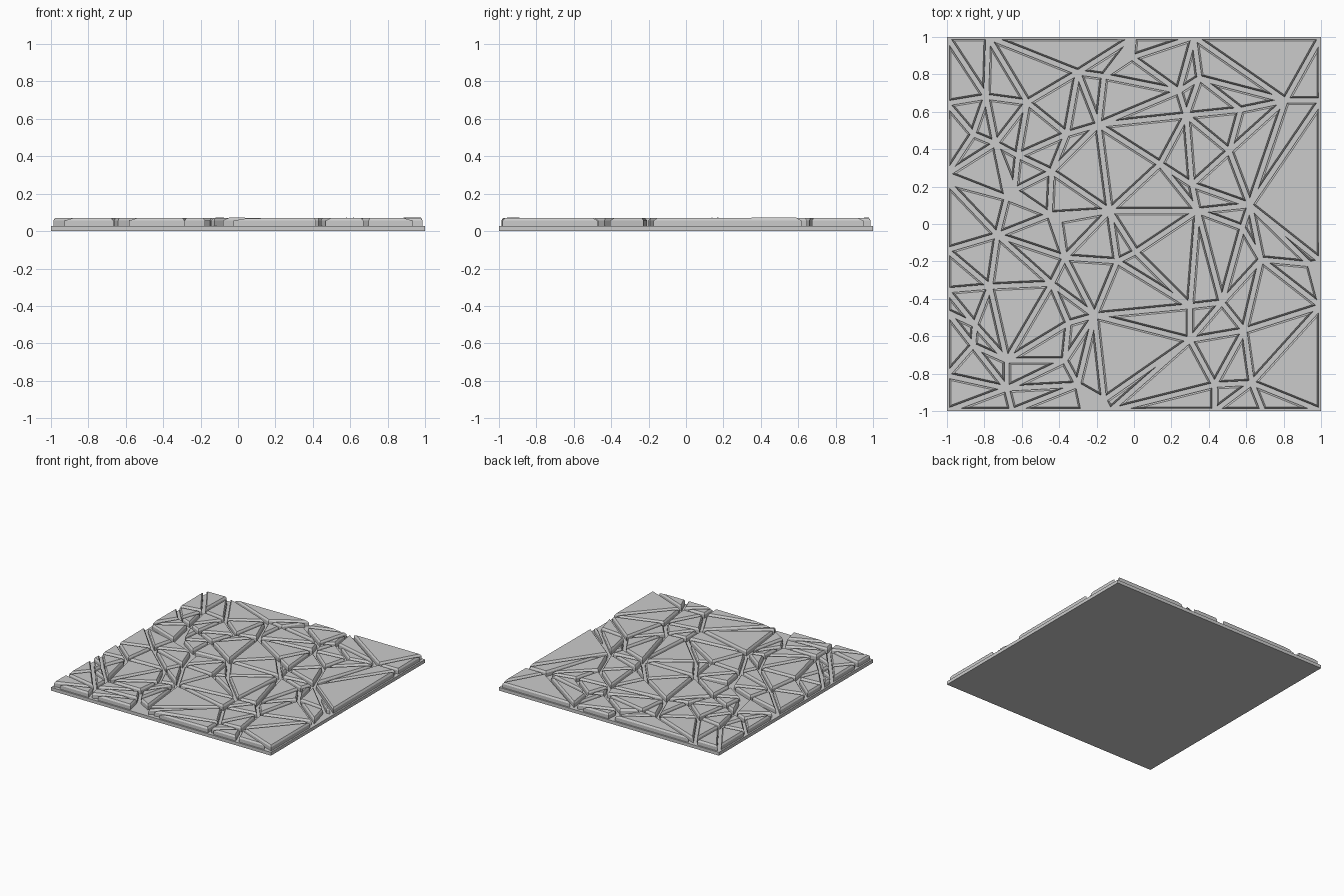
import bpy, bmesh, random
from mathutils import Vector, geometry

if "Cube" in bpy.data.objects:
    bpy.data.objects.remove(bpy.data.objects["Cube"])

random.seed(4)
BASE_TOP, SHOULDER, TOP = 0.027, 0.056, 0.070
points, edges = [], []


def crack(*path, closed=False):
    """Draw one joint line between the paving stones."""
    first = len(points)
    points.extend(Vector(p) for p in path)
    edges.extend((i, i + 1) for i in range(first, len(points) - 1))
    if closed:
        edges.append((len(points) - 1, first))


# outline of the tile
crack((-1, -1), (1, -1), (1, 1), (-1, 1), closed=True)

# long joints
crack((-1, .645), (-.79, .68), (-.57, .65), (-.30, .81), (-.16, .79), (-.01, .89), (.24, .71), (.35, .78))
crack((-1, .265), (-.86, .48), (-.74, .43), (-.62, .365), (-.44, .28), (-.13, .07), (.14, .32), (.28, .58), (.24, .71))
crack((-.68, .14), (-.73, -.06), (-.77, -.335), (-.85, -.54), (-.86, -.65), (-.68, -.73), (-.37, -.73), (-.30, -.86), (-.20, -.94))
crack((-1, -.355), (-.77, -.335), (-.44, -.32), (-.37, -.18), (-.09, -.20), (.01, -.15))
crack((-.13, .07), (.01, -.15), (.30, -.44), (.30, -.62), (-.16, -.94), (-.20, -.94))
crack((.30, -.44), (.47, -.42), (.68, -.19), (.94, -.215), (1, -.20))

# upper left branches
crack((-.78, 1), (-.79, .68), (-.74, .43))
crack((-.57, .65), (-.36, .48), (-.19, .53), (-.16, .79))
crack((-.36, .48), (-.44, .28))
crack((-.62, .365), (-.64, .18), (-.45, .05), (-.13, .07))
crack((-1, .225), (-.68, .14), (-.64, .18))

# lower left branches
crack((-1, -.14), (-.73, -.06))
crack((-.45, .05), (-.40, .02), (-.37, -.18))
crack((-.44, -.32), (-.35, -.53), (-.37, -.73))
crack((-.35, -.53), (-.21, -.49), (-.09, -.20))
crack((-1, -.47), (-.85, -.54))
crack((-1, -.81), (-.86, -.65))
crack((-.68, -.73), (-.68, -.88), (-.65, -1))
crack((-.20, -.94), (-.27, -1))
crack((-.16, -.94), (-.13, -1))

# right branches
crack((.30, -.62), (.43, -.86), (.43, -1))
crack((.47, -.42), (.59, -.57), (1, -.44))
crack((.59, -.57), (.63, -.85), (.69, -1))
crack((.14, .32), (.31, .21), (.34, .07), (.58, -.02), (.68, -.19))
crack((.31, .21), (.51, .39), (.62, .10), (.58, -.02))
crack((.51, .39), (.57, .61), (.81, .66), (1, .66))
crack((.28, .58), (.57, .61), (.35, .78), (.32, 1))
crack((-.01, .89), (0, 1))


def finish(bm, name):
    mesh = bpy.data.meshes.new(name)
    bm.to_mesh(mesh)
    bm.free()
    ob = bpy.data.objects.new(name, mesh)
    bpy.context.collection.objects.link(ob)


# stones: each region between the joints is shrunk, raised and chamfered
verts, _, faces, *_ = geometry.delaunay_2d_cdt(points, edges, [], 2, 1e-4)
bm = bmesh.new()
vs = [bm.verts.new((v.x, v.y, BASE_TOP - .004)) for v in verts]
for f in faces:
    bm.faces.new([vs[i] for i in f])
bm.normal_update()
for f in bm.faces:
    if f.normal.z < 0:
        f.normal_flip()
# the tiny gap at the front edge holds no stone
bmesh.ops.delete(bm, geom=[f for f in bm.faces if f.calc_area() < .008], context='FACES')
rim = bmesh.ops.inset_individual(bm, faces=bm.faces[:], thickness=.013, use_even_offset=True)['faces']
bmesh.ops.delete(bm, geom=rim, context='FACES')
tops = bmesh.ops.extrude_discrete_faces(bm, faces=bm.faces[:])['faces']
for f in tops:
    for v in f.verts:
        v.co.z = SHOULDER
bm.normal_update()
bmesh.ops.inset_individual(bm, faces=tops, thickness=.009, depth=TOP - SHOULDER, use_even_offset=True)
# slightly uneven tops
for f in tops:
    c = f.calc_center_median()
    tx, ty = random.uniform(-.008, .008), random.uniform(-.008, .008)
    for v in f.verts:
        v.co.z += (v.co.x - c.x) * tx + (v.co.y - c.y) * ty
finish(bm, "paving_stones")

# base slab
bm = bmesh.new()
bmesh.ops.create_cube(bm, size=1)
for v in bm.verts:
    v.co = (v.co.x * 2, v.co.y * 2, (v.co.z + .5) * BASE_TOP)
finish(bm, "base_slab")
